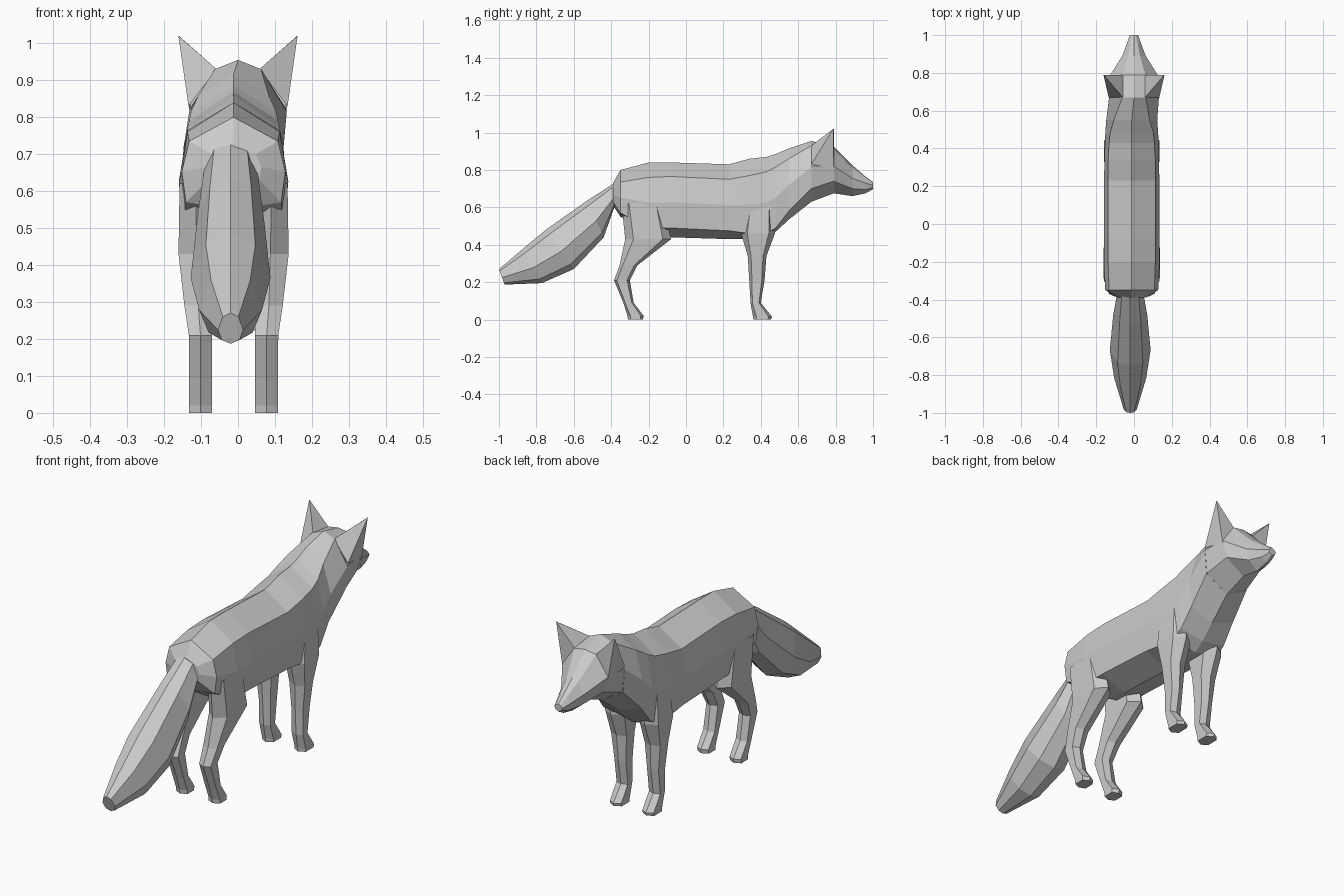
import bpy, bmesh

if "Cube" in bpy.data.objects:
    bpy.data.objects.remove(bpy.data.objects["Cube"])

BODY_X = -0.012


def loft(name, rings, cap_start=False, cap_end=False):
    """Skin closed rings of equal point count with flat faces."""
    bm = bmesh.new()
    loops = [[bm.verts.new(p) for p in r] for r in rings]
    n = len(loops[0])
    for a, b in zip(loops, loops[1:]):
        for i in range(n):
            j = (i + 1) % n
            bm.faces.new((a[i], a[j], b[j], b[i]))
    if cap_start:
        bm.faces.new(loops[0])
    if cap_end:
        bm.faces.new(loops[-1])
    bmesh.ops.recalc_face_normals(bm, faces=bm.faces)
    mesh = bpy.data.meshes.new(name)
    bm.to_mesh(mesh)
    bm.free()
    obj = bpy.data.objects.new(name, mesh)
    bpy.context.collection.objects.link(obj)
    return obj


def mirror_ring(half, cx=0.0):
    """Half profile from top to bottom centre -> full symmetric ring."""
    right = [(cx + x, y, z) for x, y, z in half]
    left = [(cx - x, y, z) for x, y, z in half[-2:0:-1]]
    return right + left


# Body: y, top, shoulder, side bottom, belly, shoulder half width, half width
body = [
    (-.39, .73, .70, .63, .61, .06, .075),
    (-.35, .80, .735, .57, .55, .12, .14),
    (-.20, .84, .76, .49, .46, .125, .148),
    (-.08, .84, .765, .49, .44, .125, .148),
    (.23, .83, .75, .475, .43, .125, .146),
    (.34, .86, .77, .46, .43, .125, .145),
    (.43, .87, .79, .46, .43, .12, .142),
    (.48, .885, .815, .49, .47, .115, .14),
    (.55, .915, .86, .58, .535, .095, .135),
    (.67, .955, .93, .70, .63, .062, .132),
]
rings = []
for i, (y, zt, zs, zl, zb, ws, w) in enumerate(body):
    half = [(0, y, zt), (ws, y, zs), (w, y, .5 * zs + .5 * zl),
            (w * .92, y, zl), (0, y, zb)]
    rings.append(mirror_ring(half, BODY_X if i < len(body) - 1 else 0))
loft("body", rings, cap_start=True)

# Head: y, five heights from crown to chin, three half widths
head = [
    (.67, .955, .93, .82, .70, .63, .062, .132, .12),
    (.79, .925, .915, .82, .74, .675, .06, .125, .10),
    (.89, .825, .81, .755, .70, .66, .032, .062, .05),
    (.96, .765, .758, .73, .695, .675, .018, .036, .028),
    (1.0, .735, .73, .718, .705, .697, .01, .022, .016),
]
loft("head", [mirror_ring([(0, y, a), (w1, y, b), (w2, y, c), (w3, y, d), (0, y, e)])
              for y, a, b, c, d, e, w1, w2, w3 in head], cap_end=True)

# Tail: top y z, bottom y z, half width
tail = [
    (-.36, .745, -.38, .61, .07),
    (-.53, .635, -.44, .44, .09),
    (-.75, .48, -.60, .27, .108),
    (-.87, .38, -.77, .195, .085),
    (-1.0, .27, -.97, .187, .034),
]
rings = []
for ty, tz, by, bz, w in tail:
    half = [(x * w, ty + (by - ty) * t, tz + (bz - tz) * t)
            for x, t in [(0, 0), (.62, .12), (1, .55), (.7, .88), (0, 1)]]
    rings.append(mirror_ring(half, -.02))
loft("tail", rings, cap_end=True)

# Legs: z, back y, front y, inner x, outer x
back_leg = [
    (.62, -.345, -.12, .06, .146),
    (.43, -.325, -.08, .05, .149),
    (.29, -.355, -.26, .058, .133),
    (.21, -.385, -.30, .058, .121),
    (.09, -.335, -.28, .058, .12),
    (.02, -.313, -.226, .058, .12),
    (.0, -.31, -.23, .058, .12),
]
front_leg = [
    (.62, .32, .47, .06, .14),
    (.46, .295, .475, .04, .146),
    (.34, .33, .43, .05, .135),
    (.21, .338, .42, .058, .121),
    (.09, .345, .40, .058, .12),
    (.015, .358, .46, .058, .12),
    (.0, .36, .455, .058, .12),
]


def leg(name, rows, side):
    rings = []
    for z, yb, yf, xi, xo in rows:
        d, xm = (yf - yb) * .18, (xi + xo) / 2
        pts = [(xm, yf), (xo, yf - d), (xo, yb + d), (xm, yb), (xi, yb + d), (xi, yf - d)]
        rings.append([(BODY_X + side * x, y, z) for x, y in pts])
    loft(name, rings, cap_end=True)


# Ears: pointed pyramids flaring outwards from the skull
def ear(name, side):
    base = [(.058, .67, .93), (.058, .79, .915), (.125, .79, .81), (.134, .67, .83)]
    tip = [(.161, .79, 1.02), (.159, .79, 1.019), (.16, .788, 1.018), (.161, .787, 1.019)]
    loft(name, [[(side * x, y, z) for x, y, z in r] for r in (base, tip)], cap_end=True)


for label, side in (("left", -1), ("right", 1)):
    leg("back_leg_" + label, back_leg, side)
    leg("front_leg_" + label, front_leg, side)
    ear("ear_" + label, side)
